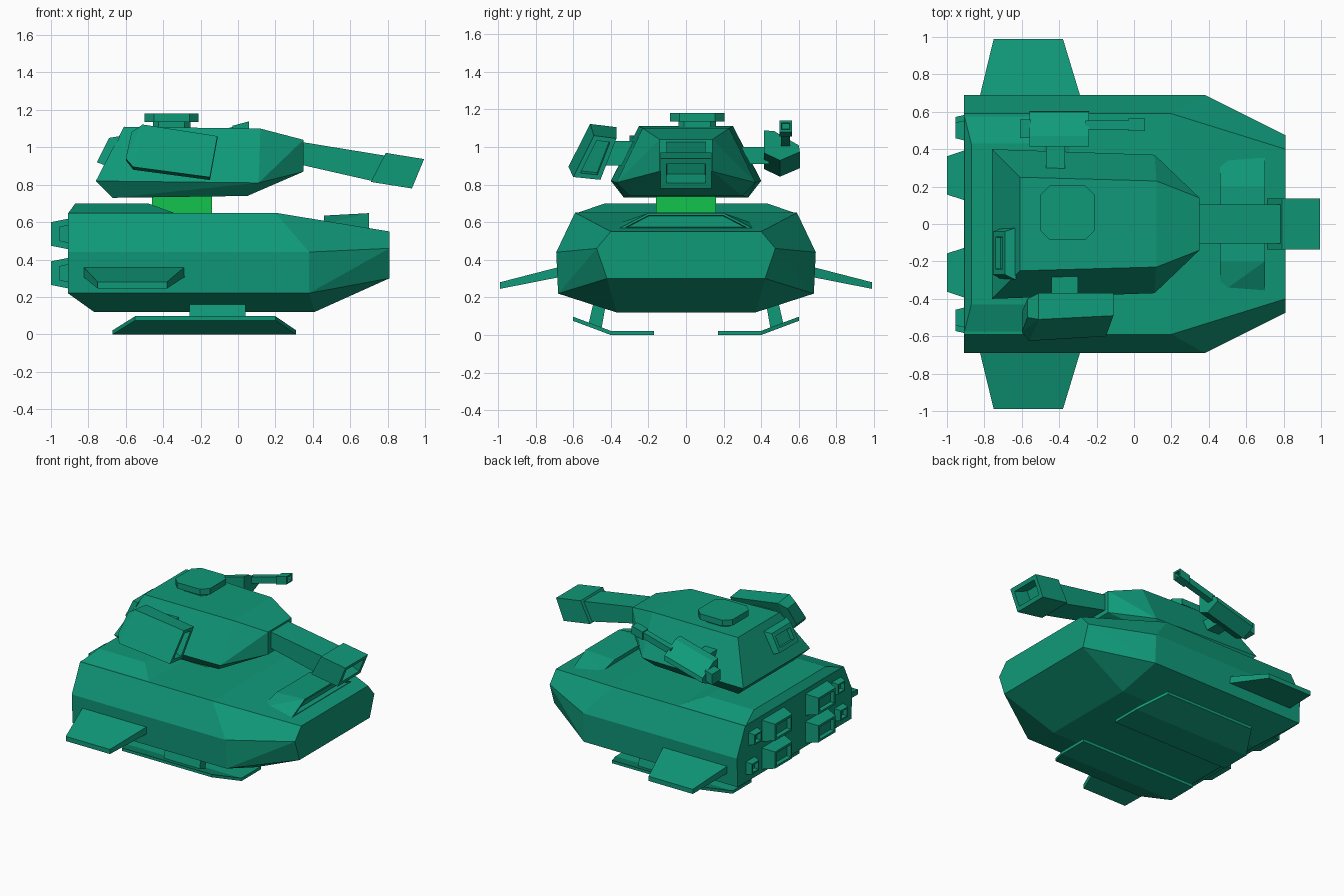
import bpy, bmesh, math
from mathutils import Vector

if "Cube" in bpy.data.objects:
    bpy.data.objects.remove(bpy.data.objects["Cube"])


def material(name, color):
    m = bpy.data.materials.new(name)
    m.diffuse_color = (*color, 1)
    m.use_nodes = True
    m.node_tree.nodes["Principled BSDF"].inputs["Base Color"].default_value = m.diffuse_color
    return m


GREEN = material("teal green", (0.005, 0.32, 0.19))
BRIGHT = material("bright green", (0.006, 0.55, 0.075))


def solid(name, points, mat=GREEN, opening=None, rim=0.02, depth=0.05):
    """Faceted convex solid; an optional recess is cut in the face along 'opening'."""
    bm = bmesh.new()
    for p in points:
        bm.verts.new(p)
    out = bmesh.ops.convex_hull(bm, input=bm.verts[:])
    unused = [g for g in out["geom_interior"] if isinstance(g, bmesh.types.BMVert)]
    if unused:
        bmesh.ops.delete(bm, geom=unused, context='VERTS')
    bmesh.ops.dissolve_limit(bm, angle_limit=math.radians(3), verts=bm.verts[:], edges=bm.edges[:])
    bmesh.ops.recalc_face_normals(bm, faces=bm.faces[:])
    if opening:
        d = Vector(opening)
        face = max(bm.faces, key=lambda f: f.normal.dot(d))
        bmesh.ops.inset_region(bm, faces=[face], thickness=rim, use_even_offset=True)
        bmesh.ops.inset_region(bm, faces=[face], thickness=0.003, depth=-depth, use_even_offset=True)
    me = bpy.data.meshes.new(name)
    bm.to_mesh(me)
    bm.free()
    me.materials.append(mat)
    ob = bpy.data.objects.new(name, me)
    bpy.context.collection.objects.link(ob)
    return ob


def both(points):
    """Points plus their mirror across the centre line."""
    return [(x, s * y, z) for x, y, z in points for s in (1, -1)]


def box(x0, x1, y0, y1, z0, z1):
    return [(x, y, z) for x in (x0, x1) for y in (y0, y1) for z in (z0, z1)]


def prism_y(profile, y0, y1):
    return [(x, y, z) for x, z in profile for y in (y0, y1)]


# Hull with chamfered sides and tapered nose
solid("hull", both([
    (-.91, .59, .65), (-.91, .69, .44), (-.91, .68, .22), (-.77, .37, .12),
    (.20, .59, .65), (.38, .69, .44), (.38, .68, .22), (.41, .37, .12),
    (.81, .40, .55), (.81, .475, .46), (.81, .42, .30)]))

# Raised engine deck
solid("engine_deck", both([
    (-.91, .59, .645), (-.87, .43, .70), (-.48, .43, .70), (-.33, .59, .645)]))

# Hooded intake on the nose
solid("nose_hood", both([
    (.46, .37, .59), (.46, .20, .635), (.70, .20, .648), (.70, .37, .56)]),
    opening=(1, 0, 0), rim=.012, depth=.04)

# Turret ring and turret
solid("turret_ring", box(-.46, -.14, -.16, .16, .64, .75), BRIGHT)
solid("turret", both([
    (-.61, .25, 1.11), (.12, .23, 1.10), (.35, .14, 1.04),
    (-.76, .40, .82), (.11, .37, .81), (.35, .14, .87),
    (-.67, .33, .73), (.05, .30, .74)]))

# Vent box on the turret's sloping back
solid("rear_vent", [(x, y, z) for x, z, a, b in (
    (-.70, .90, -.30, -.02), (-.63, 1.06, -.30, -.02),
    (-.755, .92, -.27, -.04), (-.69, 1.05, -.27, -.04)) for y in (a, b)],
    opening=(-1, 0, .4), rim=.03, depth=.03)

# Main gun and flared square muzzle
solid("barrel", prism_y([(.30, 1.035), (.79, .955), (.74, .815), (.30, .915)], -.105, .105))
solid("muzzle", prism_y([(.79, .97), (.995, .937), (.93, .78), (.71, .815)], -.135, .135),
      opening=(1, 0, -.3), rim=.03, depth=.12)


# Octagonal hatch on a pedestal
def octagon(cx, cy, r, cut, z0, z1):
    c = r - cut
    ring = [(r, c), (r, -c), (-r, c), (-r, -c), (c, r), (-c, r), (c, -r), (-c, -r)]
    return [(cx + a, cy + b, z) for a, b in ring for z in (z0, z1)]


solid("hatch_pedestal", octagon(-.355, .06, .10, .03, 1.09, 1.14))
solid("hatch", octagon(-.355, .06, .145, .05, 1.135, 1.18))

# Launcher pod on the right side of the turret
solid("launcher_pod", [
    (-.11, -.49, 1.06), (-.11, -.37, 1.045), (-.15, -.455, .825), (-.15, -.60, .84),
    (-.51, -.51, 1.122), (-.51, -.37, 1.105), (-.56, -.46, .88), (-.56, -.625, .895),
    (-.57, -.50, 1.08), (-.57, -.40, 1.07), (-.60, -.47, .93), (-.60, -.58, .94)],
    opening=(1, 0, -.1), rim=.025, depth=.05)
solid("launcher_mount", box(-.44, -.30, -.44, -.27, .90, 1.03))

# Side gun on the left, pitched upward
SLOPE = .27
GUN_X = -.40


def pitched(x0, x1, section):
    return [(x, y, z + SLOPE * (x - GUN_X)) for x in (x0, x1) for y, z in section]


def rect(cy, cz, w, h):
    return [(cy + a * w, cz + b * h) for a in (-1, 1) for b in (-1, 1)]


solid("side_gun_body", pitched(-.56, -.24, [
    (.415, 1.045), (.47, 1.04), (.60, .965), (.605, .93), (.50, .885), (.415, .925)]))
solid("side_gun_breech", pitched(-.61, -.55, rect(.51, .965, .05, .04)))
solid("side_gun_barrel", pitched(-.26, -.01, rect(.53, .985, .024, .024)))
solid("side_gun_muzzle", pitched(-.03, .06, rect(.53, .985, .034, .03)),
      opening=(1, 0, 0), rim=.012, depth=.03)
solid("side_gun_mount", box(-.47, -.37, .26, .44, .91, 1.0))

for side, s in (("left", 1), ("right", -1)):
    # Drooping stub wings
    solid(side + "_wing", [(x, s * y, z) for x, y, z in (
        (-.83, .66, .365), (-.28, .66, .365), (-.83, .66, .31), (-.28, .66, .31),
        (-.75, .99, .28), (-.38, .99, .28), (-.75, .99, .245), (-.38, .99, .245))])

    # Landing skids: flat sole and upturned outer flap
    t = .022
    sole = [(-.67, .17, 0), (.31, .17, 0), (-.67, .40, 0), (.31, .40, 0)]
    flap = [(-.67, .40, 0), (.31, .40, 0), (-.55, .60, .075), (.20, .60, .075)]
    for part, pts in (("skid_sole", sole), ("skid_flap", flap)):
        solid(side + "_" + part, [(x, s * y, z + d) for x, y, z in pts for d in (0, t)])
    solid(side + "_skid_strut", [(x, s * y, z) for x in (-.26, .04) for y, z in (
        (.45, .03), (.52, .05), (.425, .17), (.49, .18))])

    # Rear thrusters: large inner pair, small outer pair
    for row, zc, ys in (("upper", .537, .50), ("lower", .327, .53)):
        for size, yc, w, h, xe in (("main", .26, .135, .083, -1.0),
                                   ("small", ys, .055, .05, -.955)):
            pts = [(x, s * yc + a * w * k, zc + b * h * k)
                   for x, k in ((-.90, 1), (xe, .76)) for a in (-1, 1) for b in (-1, 1)]
            solid(f"{side}_{row}_{size}_thruster", pts, opening=(-1, 0, 0),
                  rim=.2 * h, depth=.03)
